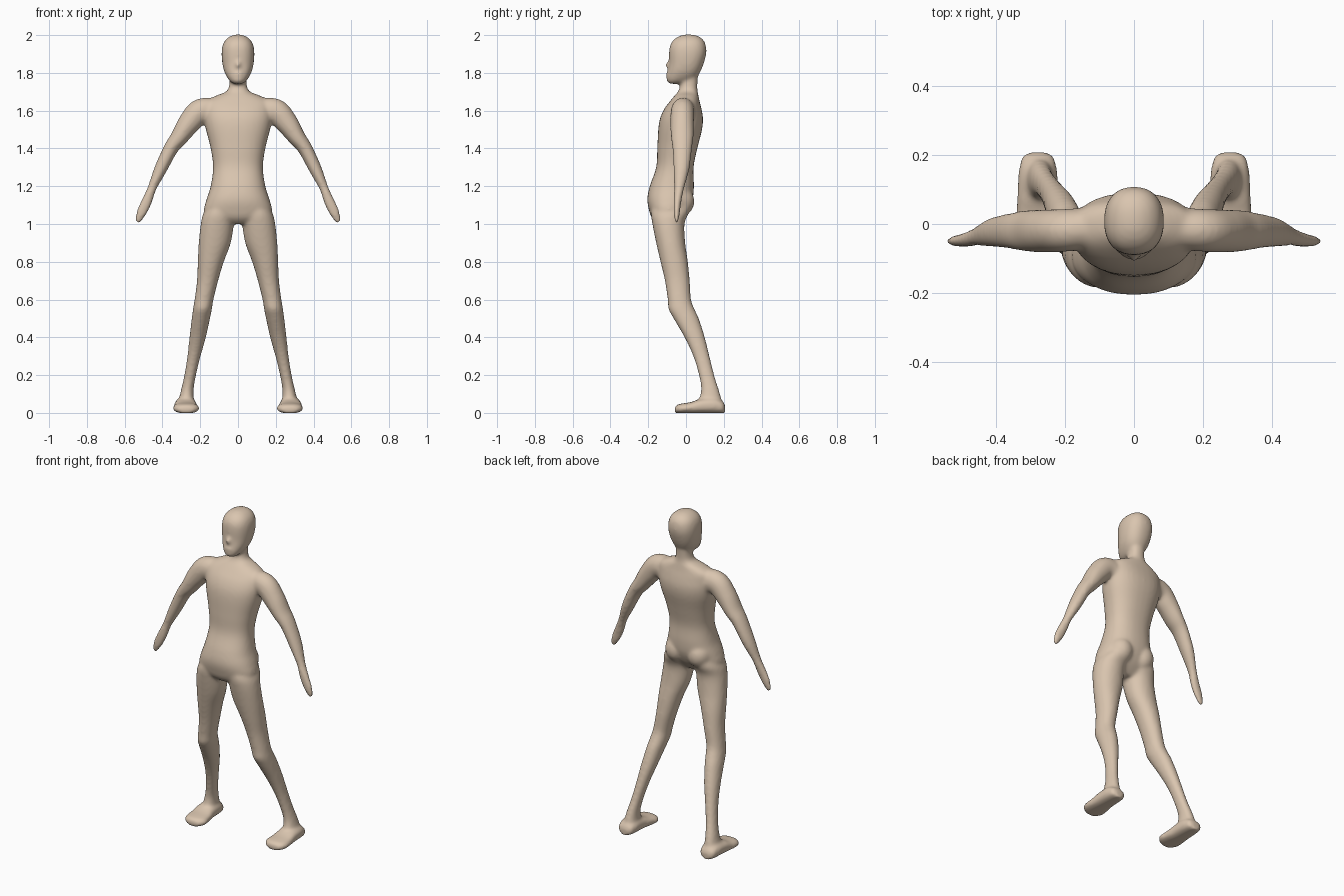
import bpy
import bmesh
import math
from mathutils import Vector

X, Y, Z = Vector((1, 0, 0)), Vector((0, 1, 0)), Vector((0, 0, 1))
SIDES = 32
STEPS = 6

default = bpy.data.objects.get("Cube")
if default:
    bpy.data.objects.remove(default, do_unlink=True)


def spline(rows):
    """Smoothly interpolate rows of numbers, passing through every row."""
    rows = [Vector(r) for r in rows]
    result = []
    last = len(rows) - 1
    for i in range(last):
        a, b = rows[max(i - 1, 0)], rows[i]
        c, d = rows[i + 1], rows[min(i + 2, last)]
        for s in range(STEPS):
            t = s / STEPS
            result.append(b + (c - a) * (t / 2)
                          + (a * 2 - b * 5 + c * 4 - d) * (t * t / 2)
                          + (b * 3 - a - c * 3 + d) * (t ** 3 / 2))
    result.append(rows[last])
    return result


def loft(bm, rings, power=2.0):
    """Skin a closed tube over rings of (centre, axis u, axis v)."""
    def bend(value):
        return math.copysign(abs(value) ** (2 / power), value)

    loops = []
    for centre, u, v in rings:
        angles = [math.tau * k / SIDES for k in range(SIDES)]
        loops.append([bm.verts.new(centre + u * bend(math.cos(a)) + v * bend(math.sin(a)))
                      for a in angles])
    for low, high in zip(loops, loops[1:]):
        for k in range(SIDES):
            n = (k + 1) % SIDES
            bm.faces.new((low[k], low[n], high[n], high[k]))
    bm.faces.new(loops[0][::-1])
    bm.faces.new(loops[-1])


def upright(rows, side=1):
    """Level rings from rows of (height, front, back, inner, outer)."""
    return [(Vector((side * (i + o) / 2, (f + b) / 2, z)),
             X * max((o - i) / 2, 0.002), Y * max((b - f) / 2, 0.002))
            for z, f, b, i, o in spline(rows)]


def centred(rows):
    """Level rings from rows of (height, front, back, half width)."""
    return upright([(z, f, b, -w, w) for z, f, b, w in rows])


def limb(rows, side):
    """Rings across a sideways path: (x, height, thickness, y, depth)."""
    path = spline(rows)
    rings = []
    for k, (x, z, r, y, d) in enumerate(path):
        ahead, behind = path[min(k + 1, len(path) - 1)], path[max(k - 1, 0)]
        way = Vector((ahead[0] - behind[0], 0, ahead[1] - behind[1])).normalized()
        across = Vector((-way.z * side, 0, way.x))
        rings.append((Vector((side * x, y, z)), across * r, Y * d))
    return rings


def foot(rows, side):
    """Rings from heel to toe: (y, x, half width, top)."""
    return [(Vector((side * x, y, top / 2 - 0.001)), X * w, Z * (top / 2 + 0.001))
            for y, x, w, top in spline(rows)]


def ball(bm, centre, size):
    made = bmesh.ops.create_uvsphere(bm, u_segments=SIDES, v_segments=SIDES // 2, radius=1)
    for v in made["verts"]:
        v.co = Vector(centre) + Vector(a * b for a, b in zip(v.co, size))


torso = [(1.00, -.15, -.05, .07), (1.03, -.18, -.02, .15), (1.07, -.195, .01, .18),
         (1.13, -.205, .035, .167), (1.2, -.192, .042, .145), (1.3, -.158, .04, .132),
         (1.4, -.152, .06, .145), (1.5, -.147, .085, .17), (1.56, -.137, .09, .18),
         (1.61, -.115, .082, .18), (1.65, -.085, .072, .17), (1.68, -.06, .066, .115),
         (1.7, -.043, .062, .065), (1.73, -.032, .06, .047), (1.8, -.03, .065, .045)]
head = [(1.742, -.085, -.045, .022), (1.755, -.1, .01, .042), (1.78, -.102, .058, .06),
        (1.81, -.096, .078, .074), (1.85, -.09, .094, .083), (1.9, -.09, .107, .087),
        (1.94, -.086, .106, .083), (1.97, -.07, .095, .07), (1.992, -.042, .07, .045),
        (2.003, -.01, .035, .015)]
arm = [(.1, 1.585, .075, -.01, .06), (.195, 1.597, .068, -.018, .062),
       (.258, 1.535, .06, -.02, .062), (.31, 1.46, .047, -.02, .06),
       (.355, 1.4, .039, -.02, .052), (.41, 1.29, .034, -.024, .042),
       (.455, 1.19, .024, -.036, .027), (.483, 1.12, .029, -.045, .021),
       (.513, 1.055, .027, -.049, .016), (.533, 1.008, .012, -.05, .009)]
leg = [(1.12, -.17, .03, .02, .14), (1.06, -.185, .015, .015, .182),
       (1.0, -.178, -.008, .022, .197), (.9, -.158, -.004, .038, .208),
       (.8, -.135, .01, .075, .213), (.7, -.112, .02, .105, .217),
       (.6, -.097, .027, .13, .23), (.55, -.093, .045, .138, .238),
       (.5, -.066, .068, .148, .245), (.4, -.008, .1, .17, .257),
       (.3, .038, .125, .198, .268), (.2, .068, .15, .222, .284),
       (.12, .08, .175, .235, .302), (.05, .06, .195, .232, .318)]
foot_rows = [(.207, .278, .025, .04), (.195, .278, .045, .06), (.15, .278, .056, .08),
             (.08, .278, .06, .075), (.03, .276, .066, .058), (-.02, .274, .069, .05),
             (-.045, .274, .056, .044), (-.06, .274, .03, .032)]

# Trunk and head
bm = bmesh.new()
loft(bm, centred(torso), 2.3)
loft(bm, centred(head), 2.3)

# Nose, lips and chin
ball(bm, (0, -.088, 1.842), (.014, .022, .024))
ball(bm, (0, -.09, 1.795), (.03, .018, .011))
ball(bm, (0, -.088, 1.765), (.026, .018, .014))

# Paired limbs and buttocks
for side in (-1, 1):
    loft(bm, limb(arm, side))
    loft(bm, upright(leg, side), 2.1)
    loft(bm, foot(foot_rows, side), 2.5)
    ball(bm, (side * .075, -.045, 1.12), (.075, .09, .085))

bmesh.ops.recalc_face_normals(bm, faces=bm.faces)
mesh = bpy.data.meshes.new("body")
bm.to_mesh(mesh)
bm.free()

skin = bpy.data.materials.new("tan skin")
skin.use_nodes = True
skin.diffuse_color = (.70, .56, .43, 1)
skin.node_tree.nodes["Principled BSDF"].inputs["Base Color"].default_value = skin.diffuse_color
mesh.materials.append(skin)

body = bpy.data.objects.new("body", mesh)
bpy.context.collection.objects.link(body)

# Fuse the overlapping parts into one continuous skin
fuse = body.modifiers.new("fuse", "REMESH")
fuse.mode = "VOXEL"
fuse.voxel_size = 0.009
fuse.use_smooth_shade = True
soften = body.modifiers.new("soften", "SMOOTH")
soften.factor = 0.5
soften.iterations = 10
for face in mesh.polygons:
    face.use_smooth = True
